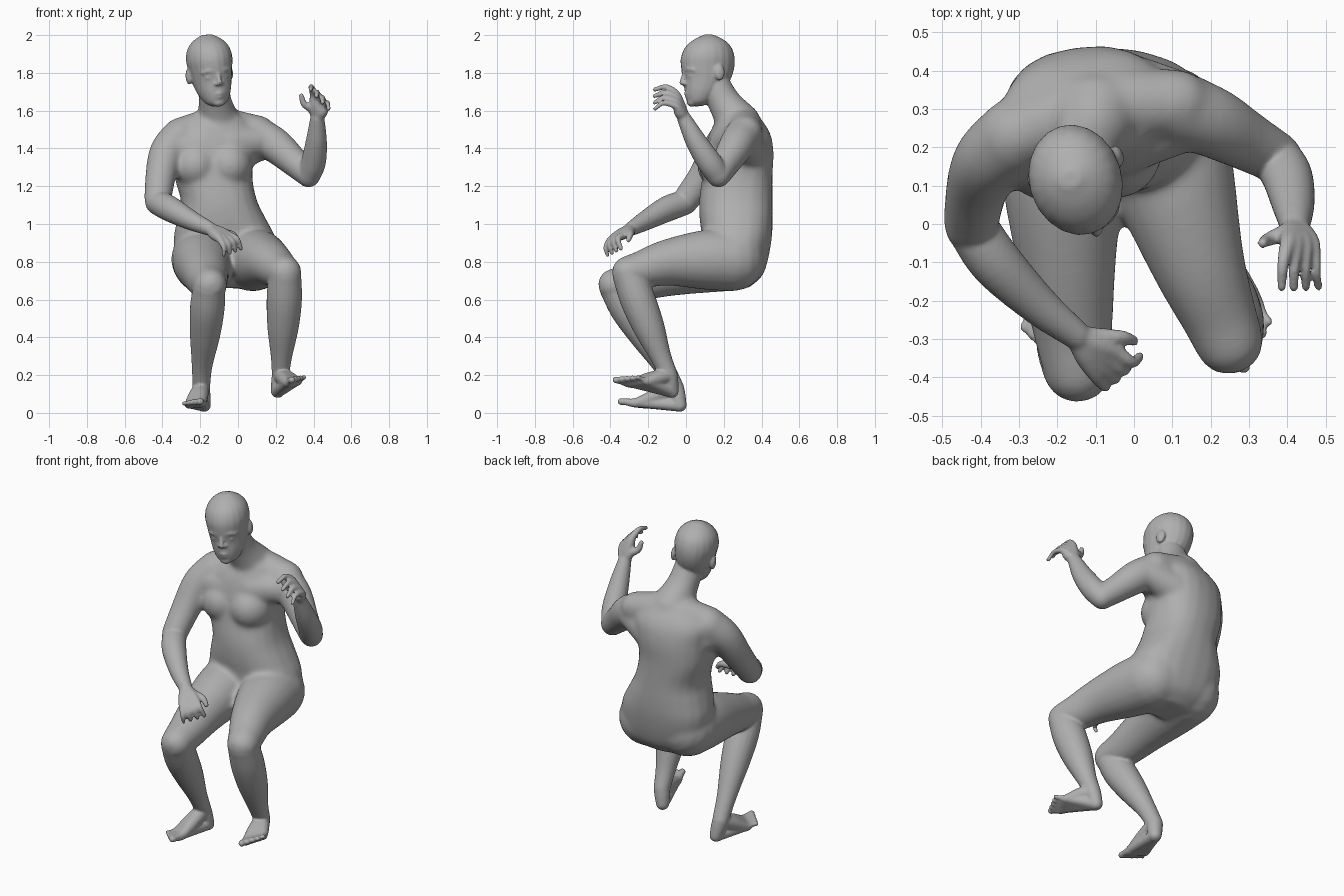
import bpy, bmesh, math
from mathutils import Vector, Matrix

cube = bpy.data.objects.get("Cube")
if cube:
    bpy.data.objects.remove(cube, do_unlink=True)

bm = bmesh.new()
SIDES = 20


def lerp(a, b, t):
    return tuple(p + (q - p) * t for p, q in zip(a, b))


def spline(pts, steps=5):
    """Smooth curve through tuples of any length."""
    ext = [lerp(pts[1], pts[0], 2)] + list(pts) + [lerp(pts[-2], pts[-1], 2)]
    out = []
    for a, b, c, d in zip(ext, ext[1:], ext[2:], ext[3:]):
        for k in range(steps):
            t = k / steps
            out.append(tuple(0.5 * (2*q + (r - p)*t + (2*p - 5*q + 4*r - s)*t*t
                                    + (3*q - p - 3*r + s)*t**3)
                             for p, q, r, s in zip(a, b, c, d)))
    return out + [tuple(pts[-1])]


def loft(rings):
    """Skin closed rings of points and cap both ends."""
    loops = [[bm.verts.new(p) for p in ring] for ring in rings]
    faces = [bm.faces.new(loops[0][::-1]), bm.faces.new(loops[-1])]
    for a, b in zip(loops, loops[1:]):
        for i in range(SIDES):
            j = (i + 1) % SIDES
            faces.append(bm.faces.new((a[i], a[j], b[j], b[i])))
    bmesh.ops.recalc_face_normals(bm, faces=faces)


def ellipse(c, u, v, power=1):
    """Ring of points; a power below one makes it boxier."""
    def shape(w):
        return math.copysign(abs(w) ** power, w)
    angles = [math.tau * i / SIDES for i in range(SIDES)]
    return [c + u * shape(math.cos(a)) + v * shape(math.sin(a)) for a in angles]


def tube(pts, matrix=Matrix()):
    """Round limb through (x, y, z, radius) points with domed ends."""
    path = spline(pts)
    centers = [matrix @ Vector(p[:3]) for p in path]
    radii = [p[3] for p in path]
    first = (centers[0] - centers[1]).normalized()
    last = (centers[-1] - centers[-2]).normalized()
    dome = [(math.sin(a), math.cos(a)) for a in (0.4, 0.8, 1.2)]
    head = [(centers[0] + first * radii[0] * s, radii[0] * c) for s, c in dome[::-1]]
    tail = [(centers[-1] + last * radii[-1] * s, radii[-1] * c) for s, c in dome]
    stations = head + list(zip(centers, radii)) + tail
    u, rings = first.orthogonal(), []
    for i, (c, r) in enumerate(stations):
        tan = (stations[min(i + 1, len(stations) - 1)][0] - stations[max(i - 1, 0)][0]).normalized()
        u = (u - tan * u.dot(tan)).normalized()
        rings.append(ellipse(c, u * r, tan.cross(u) * r))
    loft(rings)


def ball(center, scale, matrix=Matrix()):
    m = matrix @ Matrix.Translation(center) @ Matrix.Diagonal((*scale, 1))
    bmesh.ops.create_uvsphere(bm, u_segments=20, v_segments=12, radius=1, matrix=m)


def fuse(voxel, rounds):
    """Melt everything built so far into one soft skin."""
    raw = bpy.data.meshes.new("raw")
    bm.to_mesh(raw)
    body.data = raw
    remesh = body.modifiers.new("fuse", 'REMESH')
    remesh.mode, remesh.voxel_size = 'VOXEL', voxel
    soften = body.modifiers.new("soften", 'SMOOTH')
    soften.factor, soften.iterations = .5, rounds
    skin = bpy.data.meshes.new_from_object(body.evaluated_get(bpy.context.evaluated_depsgraph_get()))
    body.modifiers.clear()
    body.data = skin
    bpy.data.meshes.remove(raw)
    return skin


body = bpy.data.objects.new("body", bpy.data.meshes.new("body"))
bpy.context.collection.objects.link(body)

# torso: x, y, z, half width, half depth, yaw
torso = [(-.04, .24, .66, .14, .09, 0), (-.045, .25, .72, .22, .15, 0), (-.055, .26, .80, .265, .172, 0),
         (-.07, .27, .92, .272, .184, 0), (-.085, .266, 1.02, .238, .194, .03), (-.1, .264, 1.12, .203, .195, .06),
         (-.13, .272, 1.25, .207, .186, .1), (-.125, .283, 1.38, .215, .178, .16),
         (-.12, .285, 1.48, .22, .155, .2), (-.1, .28, 1.57, .14, .105, .2)]
loft([ellipse(Vector(p[:3]), p[3] * Vector((math.cos(p[5]), math.sin(p[5]), 0)),
              p[4] * Vector((-math.sin(p[5]), math.cos(p[5]), 0)), .85) for p in spline(torso)])
tube([(-.305, .23, 1.475, .09), (-.11, .3, 1.515, .1), (.11, .315, 1.485, .09)])
for x, y in ((-.225, .192), (-.045, .2)):
    ball((x, y, 1.31), (.122, .135, .125))

# neck
tube([(-.13, .15, 1.74, .083), (-.12, .205, 1.64, .09), (-.1, .28, 1.53, .12)])

# upper arms, with chest and back muscle running into them
tube([(-.305, .23, 1.46, .103), (-.376, .168, 1.38, .094), (-.41, .09, 1.25, .082), (-.425, -.005, 1.12, .072)])
tube([(.1, .305, 1.475, .097), (.2, .267, 1.415, .094), (.29, .218, 1.335, .08), (.373, .172, 1.262, .069)])
for root, end in (((-.2, .2, 1.4), (-.35, .18, 1.4)), ((-.05, .22, 1.42), (.13, .27, 1.44)),
                  ((-.22, .3, 1.36), (-.33, .22, 1.4)), ((.0, .34, 1.38), (.14, .31, 1.43))):
    tube([(*root, .1), (*end, .083)])

# thighs
tube([(-.185, .25, .815, .17), (-.185, .09, .79, .157), (-.175, -.1, .745, .13), (-.16, -.27, .695, .106),
      (-.147, -.378, .677, .09)])
tube([(.075, .25, .81, .168), (.11, .09, .81, .158), (.167, -.1, .795, .124), (.222, -.24, .757, .1),
      (.247, -.303, .742, .092)])

# soften the trunk before finer parts are added
trunk = fuse(.011, 20)
bm.clear()
bm.from_mesh(trunk)

# head in its own frame: z, front, back, half width
pose = (Matrix.Translation((-.145, .11, 1.82)) @ Matrix.Rotation(math.radians(17), 4, 'Z')
        @ Matrix.Rotation(math.radians(-6), 4, 'Y'))
skull = [(-.196, -.085, -.03, .03), (-.175, -.11, .02, .06), (-.125, -.122, .08, .087),
         (-.06, -.126, .125, .104), (0, -.137, .148, .114), (.06, -.138, .152, .121),
         (.115, -.115, .135, .108), (.155, -.07, .095, .075), (.183, -.01, .035, .028)]
loft([[pose @ q for q in ellipse(Vector((0, (f + b) / 2, z)), Vector((w, 0, 0)),
                                 Vector((0, (b - f) / 2, 0)))] for z, f, b, w in spline(skull)])
tube([(0, -.125, -.015, .01), (0, -.133, -.045, .011), (0, -.14, -.073, .014)], pose)
tube([(-.03, -.108, -.132, .007), (0, -.12, -.129, .009), (.03, -.108, -.132, .007)], pose)
tube([(-.026, -.104, -.146, .007), (0, -.115, -.147, .01), (.026, -.104, -.146, .007)], pose)
ball((0, -.088, -.178), (.034, .026, .022), pose)
for s in (-1, 1):
    tube([(s * .075, -.095, -.012, .01), (s * .045, -.119, -.005, .01), (s * .012, -.126, -.012, .008)], pose)
    ball((s * .043, -.106, -.042), (.02, .012, .01), pose)
    ball((s * .016, -.126, -.078), (.01, .013, .01), pose)
    ball((s * .115, .035, -.03), (.015, .028, .042), pose)


def hand(wrist, palm_side, knuckles, joints, tips, thumb):
    """Five rays fanning from the wrist; each row gives its index and little ends."""
    for i in range(4):
        t = i / 3
        k, j, e = (lerp(*row, t) for row in (knuckles, joints, tips))
        size = .0155 if i < 3 else .0135
        tube([(*lerp(wrist, k, .1), .031), (*lerp(wrist, k, .55), .031), (*k, size + .006),
              (*j, size), (*e, size * .8)])
    tube([(*lerp(wrist, palm_side, .3), .028), (*thumb[0], .024), (*thumb[1], .018), (*thumb[2], .014)])


# right forearm and hand
tube([(-.425, -.005, 1.115, .067), (-.36, -.1, 1.08, .068), (-.25, -.21, 1.02, .053), (-.15, -.29, .975, .038)])
hand((-.15, -.29, .975), (-.1, -.3, .95),
     ((-.045, -.335, .94), (-.095, -.4, .915)),
     ((-.005, -.36, .92), (-.075, -.425, .875)),
     ((.015, -.345, .87), (-.075, -.415, .835)),
     ((-.085, -.295, .955), (-.03, -.295, .945), (0, -.305, .915)))

# left forearm and hand
tube([(.373, .172, 1.258, .064), (.4, .122, 1.33, .066), (.415, .052, 1.44, .056), (.42, -.01, 1.56, .038)])
hand((.42, -.01, 1.56), (.4, -.02, 1.6),
     ((.4, -.055, 1.69), (.467, -.055, 1.625)),
     ((.388, -.105, 1.725), (.475, -.12, 1.64)),
     ((.385, -.165, 1.712), (.48, -.165, 1.608)),
     ((.39, -.025, 1.61), (.35, -.04, 1.635), (.335, -.05, 1.68)))


def foot(ankle, heel, big, little):
    """Rays from ankle and heel fan out to five toes."""
    tube([(*ankle, .046), (*lerp(ankle, heel, .5), .043), (*heel, .037)])
    for i in range(5):
        toe = lerp(big, little, i / 4)
        size = .021 - .0016 * i
        pad = lerp(heel, toe, .72)
        tube([(*ankle, .042), (*lerp(ankle, pad, .5), .038), (*pad, .027),
              (*lerp(heel, toe, .9), size * .9), (*toe, size * .9)])
        tube([(*heel, .035), (*lerp(heel, toe, .4), .029), (*pad, .025)])


# right shin and foot
tube([(-.152, -.376, .67, .086), (-.163, -.31, .55, .092), (-.175, -.22, .41, .08), (-.19, -.12, .25, .055),
      (-.195, -.055, .13, .046)])
foot((-.195, -.055, .13), (-.18, -.033, .041), (-.2, -.345, .06), (-.285, -.27, .05))

# left shin and foot
tube([(.248, -.304, .735, .087), (.245, -.255, .6, .094), (.238, -.195, .45, .083), (.23, -.135, .3, .057),
      (.225, -.09, .2, .046)])
foot((.225, -.09, .2), (.21, -.075, .115), (.285, -.372, .175), (.35, -.255, .188))

# final skin
skin = fuse(.007, 6)
skin.name = "body"
bm.free()
skin.shade_smooth()

# plain grey skin
grey = bpy.data.materials.new("plain grey")
grey.use_nodes = True
grey.diffuse_color = (.43, .43, .43, 1)
grey.node_tree.nodes["Principled BSDF"].inputs["Base Color"].default_value = (.43, .43, .43, 1)
skin.materials.clear()
skin.materials.append(grey)
